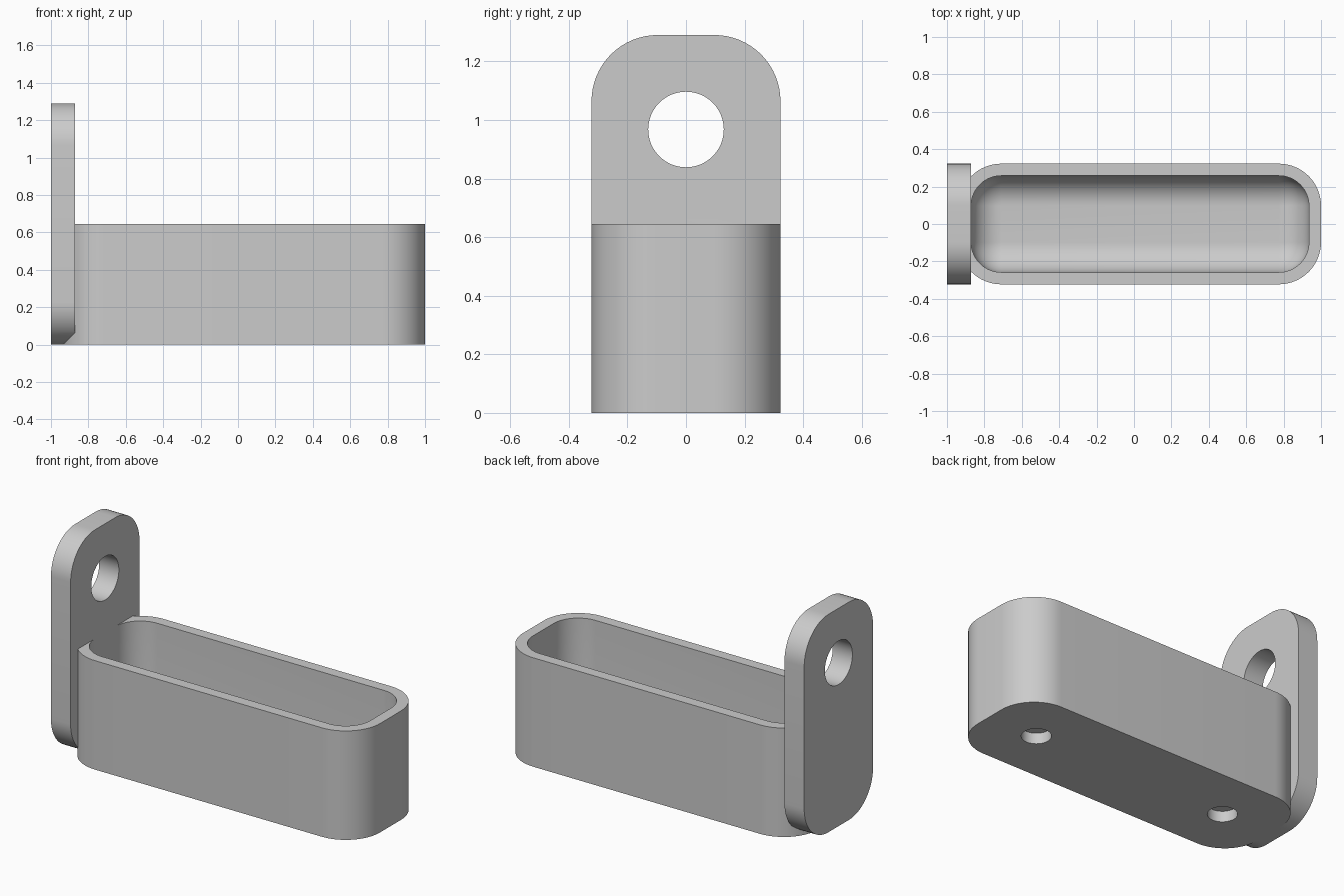
import bpy, bmesh
from math import sin, cos, pi, radians
from mathutils import Matrix

if "Cube" in bpy.data.objects:
    bpy.data.objects.remove(bpy.data.objects["Cube"])

U = 2 / 62            # one design unit
LENGTH, WIDTH, HEIGHT = 60 * U, 20 * U, 20 * U
WALL, FLOOR = 2 * U, 3 * U
PLATE_T, PLATE_H = 4 * U, 40 * U
CORNER = 7 * U
BOX_X = 1 - LENGTH / 2

grey = bpy.data.materials.new("light grey")
grey.use_nodes = True
colour = (0.6, 0.6, 0.6, 1)
grey.diffuse_color = colour
grey.node_tree.nodes["Principled BSDF"].inputs["Base Color"].default_value = colour


def rounded_rect(w, d, r, steps=16):
    """Outline of a w by d rectangle with corner radius r, anticlockwise."""
    pts = []
    for i, (sx, sy) in enumerate([(1, 1), (-1, 1), (-1, -1), (1, -1)]):
        for k in range(steps + 1):
            a = (i + k / steps) * pi / 2
            pts.append((sx * (w / 2 - r) + r * cos(a), sy * (d / 2 - r) + r * sin(a)))
    return pts


def loft(name, layers, matrix=Matrix()):
    """Solid through stacked outlines, each given as (z, points)."""
    bm = bmesh.new()
    rings = [[bm.verts.new((x, y, z)) for x, y in pts] for z, pts in layers]
    for low, high in zip(rings, rings[1:]):
        n = len(low)
        for i in range(n):
            j = (i + 1) % n
            bm.faces.new((low[i], low[j], high[j], high[i]))
    bm.faces.new(rings[0][::-1])
    bm.faces.new(rings[-1])
    bmesh.ops.remove_doubles(bm, verts=bm.verts, dist=1e-5)
    bmesh.ops.recalc_face_normals(bm, faces=bm.faces)
    bm.transform(matrix)
    mesh = bpy.data.meshes.new(name)
    bm.to_mesh(mesh)
    bm.free()
    mesh.materials.append(grey)
    obj = bpy.data.objects.new(name, mesh)
    bpy.context.collection.objects.link(obj)
    return obj


def combine(target, other, operation):
    """Apply a boolean and drop the second solid."""
    mod = target.modifiers.new(operation, 'BOOLEAN')
    mod.operation, mod.object, mod.solver = operation, other, 'EXACT'
    bpy.context.view_layer.objects.active = target
    bpy.ops.object.modifier_apply(modifier=mod.name)
    bpy.data.objects.remove(other)


def cylinder(name, radius, z0, z1, matrix):
    circle = rounded_rect(2 * radius, 2 * radius, radius)
    return loft(name, [(z0, circle), (z1, circle)], matrix)


# Tray body
outline = rounded_rect(LENGTH, WIDTH, CORNER)
holder = loft("wall_mounted_tray", [(0, outline), (HEIGHT, outline)],
              Matrix.Translation((BOX_X, 0, 0)))

# Upright mounting plate, turned to face along x
upright = Matrix(((0, 0, 1, -1), (1, 0, 0, 0), (0, 1, 0, PLATE_H / 2), (0, 0, 0, 1)))
side = rounded_rect(WIDTH, PLATE_H, CORNER)
combine(holder, loft("mounting_plate", [(0, side), (PLATE_T, side)], upright), 'UNION')

# Cavity with a filleted floor
r = CORNER - WALL
layers = []
for k in range(13):
    t = pi / 2 * (1 - k / 12)
    inset = WALL + r * (1 - cos(t))
    layers.append((FLOOR + r * (1 - sin(t)),
                   rounded_rect(LENGTH - 2 * inset, WIDTH - 2 * inset, r * cos(t))))
layers.append((HEIGHT + U, rounded_rect(LENGTH - 2 * WALL, WIDTH - 2 * WALL, r)))
combine(holder, loft("cavity", layers, Matrix.Translation((BOX_X, 0, 0))), 'DIFFERENCE')

# Hanging hole through the plate
hole_at = upright @ Matrix.Translation((0, 10 * U, 0))
combine(holder, cylinder("hanging_hole", 4 * U, -U, PLATE_T + U, hole_at), 'DIFFERENCE')

# Two blind recesses in the underside
for s in (-1, 1):
    place = Matrix.Translation((BOX_X + s * 20 * U, 0, 0))
    combine(holder, cylinder("base_recess", 2.5 * U, -U, 2 * U, place), 'DIFFERENCE')

# Smooth curved walls, sharp rims
bpy.ops.object.select_all(action='DESELECT')
holder.select_set(True)
bpy.context.view_layer.objects.active = holder
bpy.ops.object.shade_smooth_by_angle(angle=radians(30))
